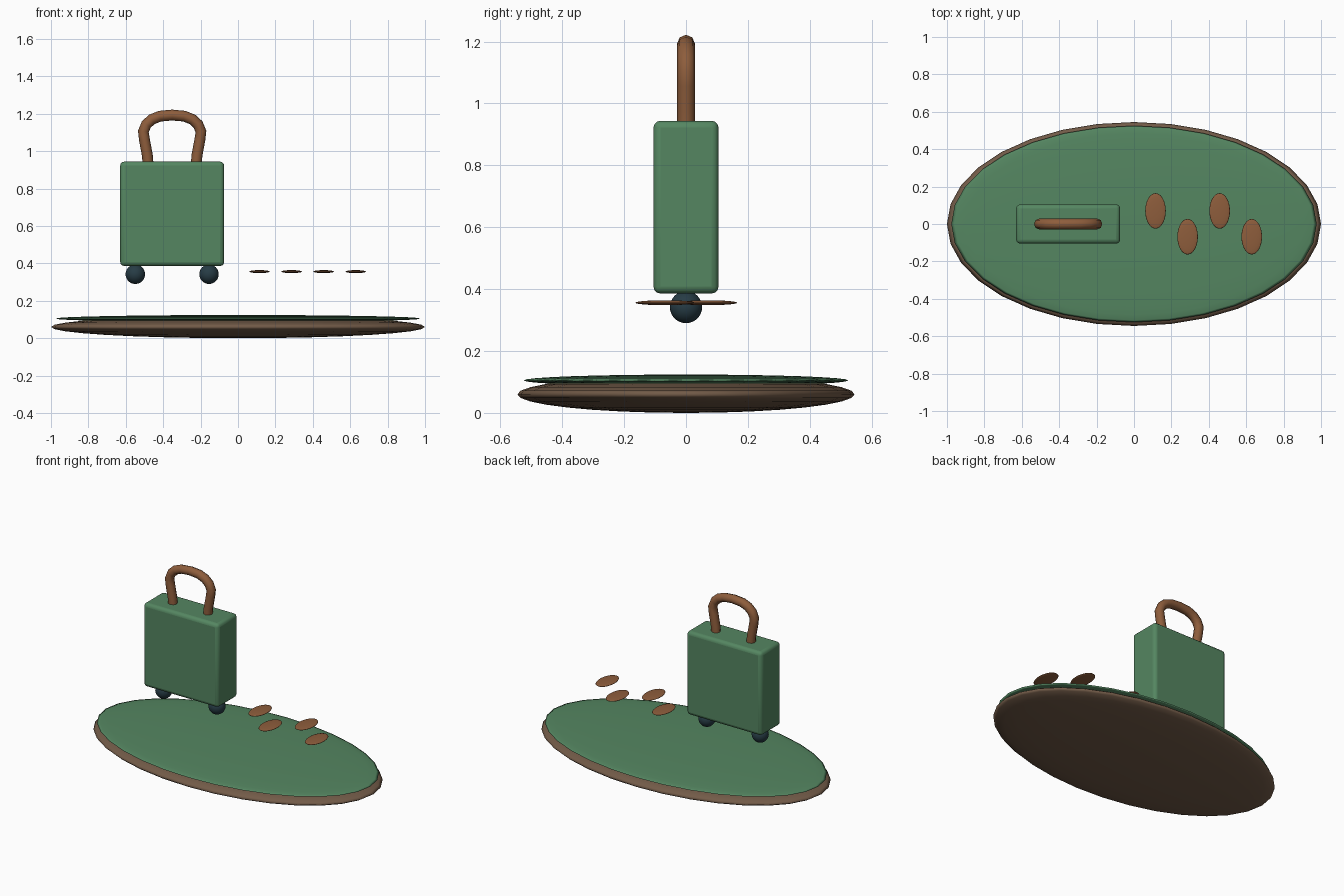
import bpy

if "Cube" in bpy.data.objects:
    bpy.data.objects.remove(bpy.data.objects["Cube"])


def material(name, rgb):
    m = bpy.data.materials.new(name)
    m.diffuse_color = (*rgb, 1)
    m.use_nodes = True
    m.node_tree.nodes["Principled BSDF"].inputs["Base Color"].default_value = m.diffuse_color
    return m


GREEN = material("green", (0.09, 0.24, 0.12))
LEATHER = material("leather_brown", (0.27, 0.11, 0.045))
EARTH = material("earth_brown", (0.17, 0.105, 0.065))
DARK = material("dark_rubber", (0.02, 0.045, 0.06))


def ellipsoid(name, loc, radii, mat, segments=32, rings=16):
    bpy.ops.mesh.primitive_uv_sphere_add(segments=segments, ring_count=rings, radius=1, location=loc)
    ob = bpy.context.object
    ob.name = name
    ob.scale = radii
    bpy.ops.object.transform_apply(location=False, rotation=False, scale=True)
    bpy.ops.object.shade_smooth()
    ob.data.materials.append(mat)
    return ob


# Flattened island: earth below, grass skin on top
ellipsoid("earth_base", (0, 0, 0.06), (1.0, 0.545, 0.06), EARTH)
ellipsoid("grass_top", (0, 0, 0.105), (0.977, 0.525, 0.019), GREEN)

# Suitcase body with rounded edges
CX = -0.352
bpy.ops.mesh.primitive_cube_add(size=1, location=(CX, 0, 0.665))
body = bpy.context.object
body.name = "suitcase_body"
body.scale = (0.556, 0.21, 0.558)
bpy.ops.object.transform_apply(location=False, rotation=False, scale=True)
bevel = body.modifiers.new("rounded_edges", 'BEVEL')
bevel.width = 0.022
bevel.segments = 3
body.data.materials.append(GREEN)
bpy.ops.object.shade_smooth_by_angle()

# Wheels
for side, label in ((-1, "left"), (1, "right")):
    ellipsoid(f"{label}_wheel", (CX + side * 0.197, 0, 0.342), (0.052,) * 3, DARK)

# Carry handle: half profile mirrored about the suitcase centre
half = [(-0.128, 0.92), (-0.133, 0.98), (-0.148, 1.06), (-0.154, 1.105),
        (-0.138, 1.143), (-0.108, 1.17), (-0.065, 1.187)]
path = half + [(0, 1.193)] + [(-x, z) for x, z in reversed(half)]
curve = bpy.data.curves.new("handle", 'CURVE')
curve.dimensions = '3D'
curve.bevel_depth = 0.029
curve.bevel_resolution = 2
curve.use_fill_caps = True
spline = curve.splines.new('POLY')
spline.points.add(len(path) - 1)
for p, (x, z) in zip(spline.points, path):
    p.co = (CX + x, 0, z, 1)
spline.use_smooth = True
curve.materials.append(LEATHER)
handle = bpy.data.objects.new("handle", curve)
bpy.context.collection.objects.link(handle)

# Trail of floating footprints, alternating sides
for i in range(4):
    y = 0.07 if i % 2 == 0 else -0.068
    ellipsoid(f"footprint_{i + 1}", (0.115 + 0.1715 * i, y, 0.356), (0.055, 0.095, 0.008), LEATHER)
